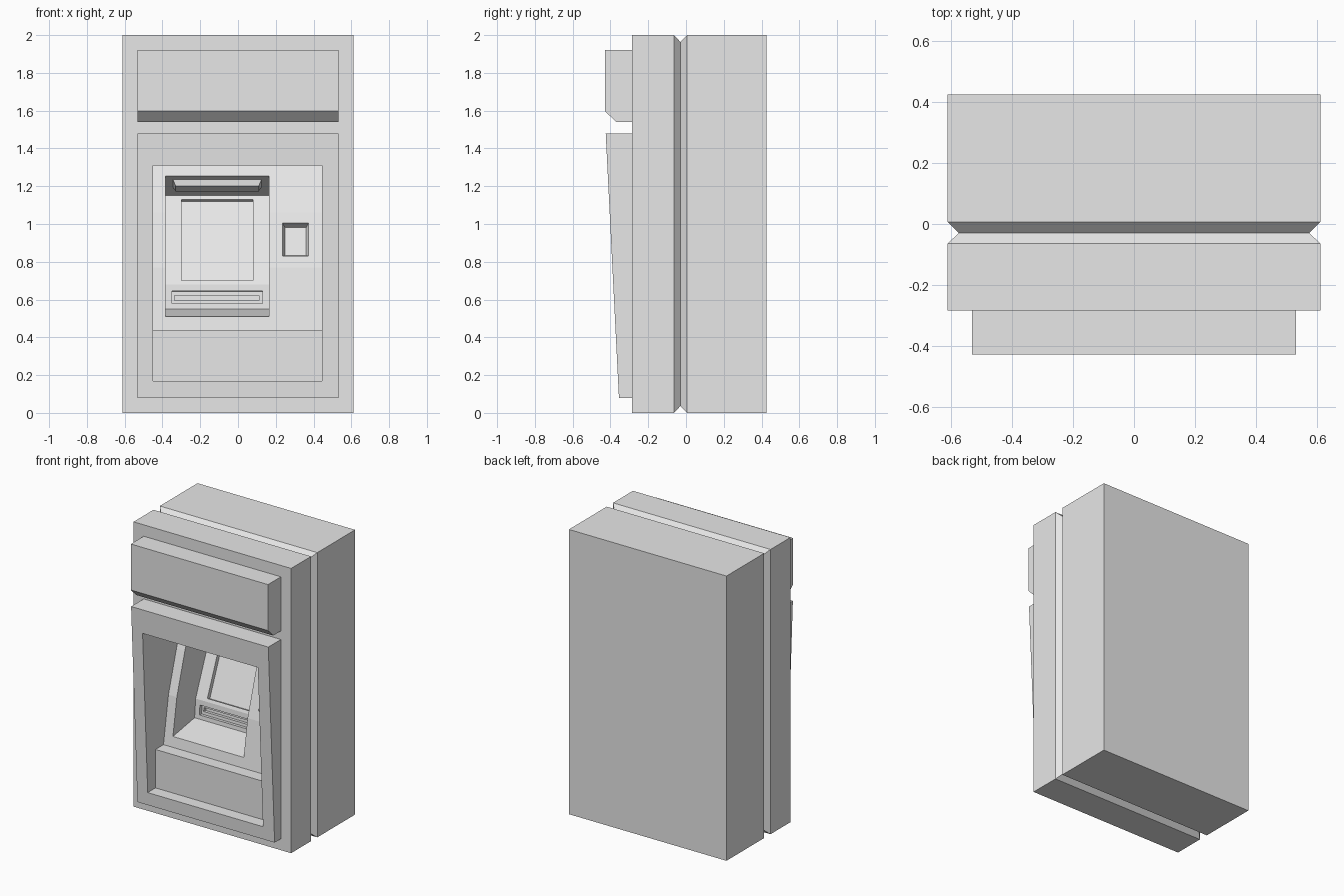
import bpy, bmesh
from mathutils import Vector

cube = bpy.data.objects.get("Cube")
if cube:
    bpy.data.objects.remove(cube, do_unlink=True)

grey = bpy.data.materials.new("plain_grey")
grey.use_nodes = True
grey.diffuse_color = (0.8, 0.8, 0.8, 1)
grey.node_tree.nodes["Principled BSDF"].inputs["Base Color"].default_value = (0.8, 0.8, 0.8, 1)


def loft(name, rings):
    """Closed solid through a list of matching rings of points."""
    bm = bmesh.new()
    loops = [[bm.verts.new(p) for p in ring] for ring in rings]
    bm.faces.new(loops[0])
    bm.faces.new(loops[-1])
    n = len(loops[0])
    for a, b in zip(loops, loops[1:]):
        for i in range(n):
            j = (i + 1) % n
            bm.faces.new((a[i], a[j], b[j], b[i]))
    bmesh.ops.recalc_face_normals(bm, faces=bm.faces)
    mesh = bpy.data.meshes.new(name)
    bm.to_mesh(mesh)
    bm.free()
    mesh.materials.append(grey)
    obj = bpy.data.objects.new(name, mesh)
    bpy.context.collection.objects.link(obj)
    return obj


def prism(name, x0, x1, profile):
    """Side profile (y, z) extruded across x."""
    return loft(name, [[(x, y, z) for y, z in profile] for x in (x0, x1)])


def block(name, x0, x1, low, high, depth, taper=0.0, start=-0.002):
    """Block standing on a sloped line low-high (y, z); positive depth goes inward."""
    low, high = Vector(low), Vector(high)
    along = (high - low).normalized()
    inward = Vector((along.y, -along.x))
    rings = []
    for d, t in ((start, 0), (depth, taper)):
        a, b = low + inward * d + along * t, high + inward * d - along * t
        rings.append([(x0 + t, *a), (x1 - t, *a), (x1 - t, *b), (x0 + t, *b)])
    return loft(name, rings)


def cut(target, cutter):
    mod = target.modifiers.new("cut", "BOOLEAN")
    mod.operation, mod.solver, mod.object = "DIFFERENCE", "EXACT", cutter
    bpy.context.view_layer.update()
    graph = bpy.context.evaluated_depsgraph_get()
    mesh = bpy.data.meshes.new_from_object(target.evaluated_get(graph))
    target.modifiers.clear()
    target.data = mesh


def on_line(a, b, z):
    """Point at height z on the line a-b."""
    return (a[0] + (b[0] - a[0]) * (z - a[1]) / (b[1] - a[1]), z)


# Cabinet with a V groove running around it
W = 0.612
body = loft("cabinet", [
    [(-W + i, y, i), (W - i, y, i), (W - i, y, 2 - i), (-W + i, y, 2 - i)]
    for y, i in ((-0.285, 0), (-0.064, 0), (-0.03, 0.036), (0.006, 0), (0.425, 0))])

# Header box with a chamfered lower edge
prism("header", -0.533, 0.533, [(-0.285, 1.54), (-0.37, 1.54), (-0.428, 1.597),
                                (-0.428, 1.92), (-0.285, 1.92)])

# Leaning front frame
fascia = prism("front_frame", -0.533, 0.533, [(-0.285, 0.08), (-0.355, 0.08),
                                              (-0.425, 1.48), (-0.285, 1.48)])

# Main opening, with lower box front and bent panel
bend_a, bend_b = (-0.129, 0.77), (-0.04, 1.06)
foot = (-0.184, 0.44)
opening = prism("opening_cutter", -0.45, 0.446, [
    (-0.6, 0.17), (-0.273, 0.17), (-0.273, 0.44), foot, bend_a, bend_b,
    (0.05, 1.31), (-0.6, 1.31)])

# Deep screen bay: floor, slot face, screen face, soffit
slot_a, slot_b = (0.068, 0.55), (0.08, 0.68)
back_top, soffit_front = (0.275, 1.15), (0.03, 1.255)
bay = prism("bay_cutter", -0.385, 0.165, [
    (-0.25, 0.51), on_line(foot, bend_a, 0.51), slot_a, slot_b, back_top,
    soffit_front, (-0.1, 1.255)])

# Screen, slot and side pocket recesses
screen = block("screen_cutter", -0.3, 0.08, on_line(slot_b, back_top, 0.70),
               on_line(slot_b, back_top, 1.13), 0.03)
slot = block("slot_cutter", -0.35, 0.13, on_line(slot_a, slot_b, 0.578),
             on_line(slot_a, slot_b, 0.645), 0.025)
slit = block("slit_cutter", -0.335, 0.112, on_line(slot_a, slot_b, 0.598),
             on_line(slot_a, slot_b, 0.625), 0.05)
pocket = block("pocket_cutter", 0.235, 0.375, on_line(bend_a, bend_b, 0.83),
               on_line(bend_a, bend_b, 1.005), 0.035, 0.014)

cut(fascia, opening)
cutters = [opening, bay, screen, slot, slit, pocket]
for c in cutters:
    cut(body, c)
for c in cutters:
    bpy.data.objects.remove(c, do_unlink=True)

# Tapered lamp under the soffit
block("soffit_lamp", -0.345, 0.125, on_line(back_top, soffit_front, 1.195),
      on_line(back_top, soffit_front, 1.235), -0.03, 0.015, 0.002)
